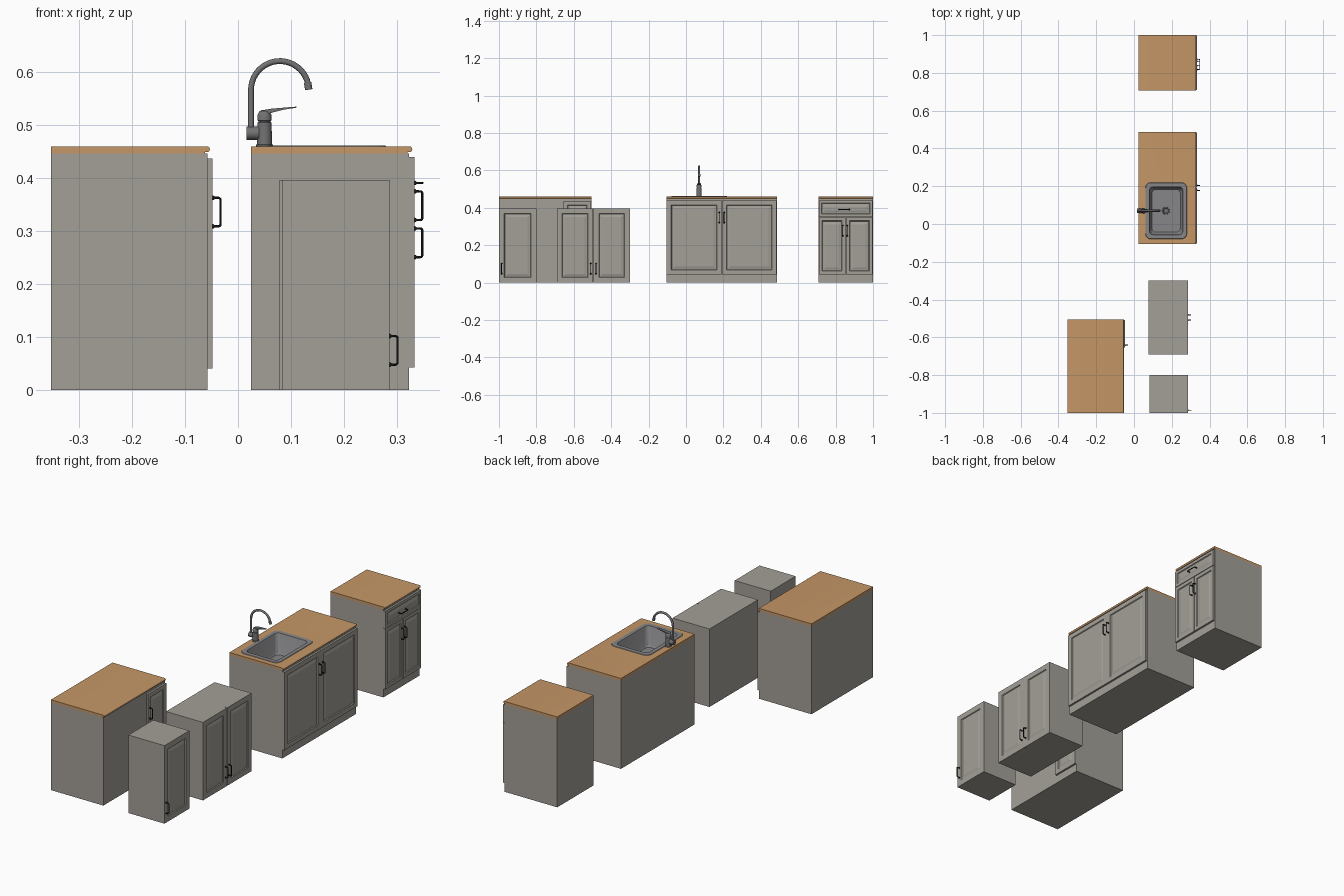
import bpy, bmesh, math
from mathutils import Vector

if "Cube" in bpy.data.objects:
    bpy.data.objects.remove(bpy.data.objects["Cube"])


def material(name, rgb):
    m = bpy.data.materials.new(name)
    m.diffuse_color = (*rgb, 1)
    m.use_nodes = True
    m.node_tree.nodes["Principled BSDF"].inputs["Base Color"].default_value = m.diffuse_color
    return m


GREY = material("grey_paint", (0.37, 0.35, 0.315))
WOOD = material("worktop_wood", (0.56, 0.31, 0.135))
BLACK = material("black_handle", (0.012, 0.012, 0.013))
STEEL = material("sink_steel", (0.24, 0.24, 0.25))
TAP = material("tap_metal", (0.17, 0.17, 0.175))


def finish(name, bm, mat, smooth=False):
    bmesh.ops.recalc_face_normals(bm, faces=bm.faces)
    me = bpy.data.meshes.new(name)
    bm.to_mesh(me)
    bm.free()
    me.materials.append(mat)
    ob = bpy.data.objects.new(name, me)
    bpy.context.collection.objects.link(ob)
    if smooth:
        bpy.ops.object.select_all(action='DESELECT')
        ob.select_set(True)
        bpy.context.view_layer.objects.active = ob
        bpy.ops.object.shade_smooth_by_angle(angle=math.radians(40))
    return ob


def loft(name, rings, mat, cap_start=True, cap_end=True, smooth=True):
    bm = bmesh.new()
    vs = [[bm.verts.new(p) for p in r] for r in rings]
    n = len(vs[0])
    for a, b in zip(vs, vs[1:]):
        for i in range(n):
            j = (i + 1) % n
            bm.faces.new((a[i], a[j], b[j], b[i]))
    if cap_start:
        bm.faces.new(vs[0])
    if cap_end:
        bm.faces.new(vs[-1])
    return finish(name, bm, mat, smooth)


def box_bm(x0, x1, y0, y1, z0, z1):
    bm = bmesh.new()
    bmesh.ops.create_cube(bm, size=1)
    for v in bm.verts:
        v.co = ((x0, x1)[v.co.x > 0], (y0, y1)[v.co.y > 0], (z0, z1)[v.co.z > 0])
    return bm


def box(name, *dims, mat=GREY):
    return finish(name, box_bm(*dims), mat)


def panel_door(name, x0, x1, y0, y1, z0, z1, margin):
    """Slab with a routed groove and raised centre field on its +x face."""
    bm = box_bm(x0, x1, y0, y1, z0, z1)
    bm.normal_update()
    f = max(bm.faces, key=lambda q: q.calc_center_median().x)
    for width, depth in ((margin, 0), (0.003, -0.004), (0.005, 0), (0.011, 0.003)):
        bmesh.ops.inset_region(bm, faces=[f], thickness=width, depth=depth,
                               use_even_offset=True)
        bm.normal_update()
    return finish(name, bm, GREY)


def tube(name, path, side, radii, mat, n=12):
    """Round tube along a flat path; side is the normal of the path's plane."""
    pts, side = [Vector(p) for p in path], Vector(side)
    rings = []
    for i, p in enumerate(pts):
        t = (pts[min(i + 1, len(pts) - 1)] - pts[max(i - 1, 0)]).normalized()
        out = side.cross(t)
        r = radii[i] if isinstance(radii, list) else radii
        rings.append([p + r * (math.cos(a) * side + math.sin(a) * out)
                      for a in (2 * math.pi * k / n for k in range(n))])
    return loft(name, rings, mat)


def handle(name, x, y, z, upright=True):
    """Bow handle with rounded corners and flared feet, standing off in +x."""
    h, d, c = 0.027, 0.015, 0.004
    prof = [(0, -h), (0.002, -h), (0.004, -h)]
    prof += [(d - c + c * math.sin(a), -h + c - c * math.cos(a))
             for a in (math.pi / 6 * k for k in range(4))]
    prof += [(u, -v) for u, v in reversed(prof)]
    path = [(x + u, y, z + v) if upright else (x + u, y + v, z) for u, v in prof]
    r = 0.0022
    radii = [0.0045, 0.004] + [r] * (len(prof) - 4) + [0.004, 0.0045]
    return tube(name, path, (0, 1, 0) if upright else (0, 0, 1), radii, BLACK, 8)


def worktop(name, x0, x1, y0, y1):
    """Slab whose front edge is a rounded nosing over a small step."""
    top, bot, r = 0.46, 0.447, 0.005
    prof = [(x0, bot), (x1 - 0.009, bot), (x1 - 0.009, 0.449)]
    prof += [(x1 - r + r * math.cos(a), 0.4545 + 0.0055 * math.sin(a))
             for a in (-math.pi / 2 + math.pi / 8 * k for k in range(9))]
    prof.append((x0, top))
    return loft(name, [[(x, y, z) for x, z in prof] for y in (y0, y1)], WOOD)


def rounded(cx, cy, w, d, r, z):
    pts = []
    for q, (sx, sy) in enumerate(((1, 1), (-1, 1), (-1, -1), (1, -1))):
        for k in range(7):
            a = math.pi / 2 * (q + k / 6)
            pts.append((cx + sx * (w / 2 - r) + r * math.cos(a),
                        cy + sy * (d / 2 - r) + r * math.sin(a), z))
    return pts


def circle(cx, cy, r, z, n=24):
    return [(cx + r * math.cos(2 * math.pi * k / n),
             cy + r * math.sin(2 * math.pi * k / n), z) for k in range(n)]


# Corner base unit: blind front with one door at the far end
box("corner_body", -0.353, -0.058, -1.0, -0.505, 0, 0.447)
worktop("corner_worktop", -0.353, -0.053, -1.0, -0.505)
panel_door("corner_door", -0.058, -0.048, -0.655, -0.507, 0.041, 0.437, 0.022)
handle("corner_handle", -0.048, -0.641, 0.336)

# Drawer base unit
box("drawer_unit_body", 0.025, 0.323, 0.708, 1.0, 0, 0.447)
worktop("drawer_unit_worktop", 0.025, 0.329, 0.708, 1.0)
panel_door("drawer_front", 0.323, 0.333, 0.71, 0.998, 0.352, 0.44, 0.015)
handle("drawer_handle", 0.333, 0.845, 0.391, upright=False)
for tag, y0, y1, hy in (("left", 0.71, 0.853, 0.838), ("right", 0.855, 0.998, 0.862)):
    panel_door("drawer_unit_door_" + tag, 0.323, 0.333, y0, y1, 0.043, 0.349, 0.018)
    handle("drawer_unit_handle_" + tag, 0.333, hy, 0.278)

# Sink base unit
sink_body = box("sink_unit_body", 0.025, 0.323, -0.105, 0.487, 0, 0.447)
sink_top = worktop("sink_unit_worktop", 0.025, 0.329, -0.105, 0.487)
for tag, y0, y1, hy in (("left", -0.103, 0.19, 0.178), ("right", 0.192, 0.485, 0.204)):
    panel_door("sink_unit_door_" + tag, 0.323, 0.333, y0, y1, 0.043, 0.44, 0.024)
    handle("sink_unit_handle_" + tag, 0.333, hy, 0.348)

# Opening for the basin through worktop and body
SX, SY = 0.17, 0.07
cutter = loft("basin_cutter", [rounded(SX, SY, 0.184, 0.26, 0.02, z) for z in (0.35, 0.5)], GREY)
cutter.hide_render = True
cutter.hide_viewport = True
for ob in (sink_body, sink_top):
    mod = ob.modifiers.new("basin_opening", 'BOOLEAN')
    mod.operation, mod.object, mod.solver = 'DIFFERENCE', cutter, 'EXACT'

# Sink: rim, walls, and floor in one lofted shell
loft("sink_basin", [
    rounded(SX, SY, 0.220, 0.300, 0.03, 0.4600),
    rounded(SX, SY, 0.216, 0.296, 0.028, 0.4620),
    rounded(SX, SY, 0.178, 0.254, 0.02, 0.4620),
    rounded(SX, SY, 0.174, 0.250, 0.018, 0.4590),
    rounded(SX, SY, 0.162, 0.238, 0.02, 0.3680),
    rounded(SX, SY, 0.150, 0.226, 0.02, 0.3600),
], STEEL, cap_start=False)
loft("sink_drain", [circle(SX, SY, r, z) for r, z in
     ((0.021, 0.360), (0.020, 0.363), (0.015, 0.363), (0.012, 0.3605))], TAP, cap_start=False)

# Tap: body, side block, swan-neck spout, lever
loft("tap_body", [circle(0.05, SY, r, z) for r, z in
     ((0.016, 0.460), (0.016, 0.463), (0.014, 0.464), (0.0135, 0.505), (0.0115, 0.506),
      (0.0115, 0.508), (0.0135, 0.509), (0.013, 0.520), (0.010, 0.526), (0.004, 0.529))], TAP)
tube("tap_side_block", [(0.016, SY, 0.485), (0.040, SY, 0.485)], (0, 1, 0), 0.0125, TAP, 20)
arc = [(0.079 + 0.0545 * math.cos(a), SY, 0.5665 + 0.0545 * math.sin(a))
       for a in (math.radians(180 - 170 * k / 20) for k in range(21))]
tube("tap_spout", [(0.0245, SY, 0.488), (0.0245, SY, 0.53)] + arc, (0, 1, 0), 0.0055, TAP, 16)
tube("tap_nozzle", [(0.1315, SY, 0.580), (0.1335, SY, 0.567)], (0, 1, 0), 0.007, TAP, 16)
loft("tap_lever", [[(x, SY - w, z - t), (x, SY + w, z - t), (x, SY + w, z + t), (x, SY - w, z + t)]
     for x, w, z, t in ((0.044, 0.008, 0.524, 0.004), (0.062, 0.009, 0.527, 0.004),
                        (0.085, 0.007, 0.531, 0.002), (0.110, 0.005, 0.534, 0.001))], TAP)

# Double wall unit
box("wide_wall_body", 0.078, 0.275, -0.69, -0.30, 0, 0.397)
for tag, y0, y1, hy in (("left", -0.69, -0.496, -0.509), ("right", -0.494, -0.30, -0.481)):
    panel_door("wide_wall_door_" + tag, 0.275, 0.286, y0, y1, 0, 0.397, 0.028)
    handle("wide_wall_handle_" + tag, 0.286, hy, 0.075)

# Single wall unit
box("narrow_wall_body", 0.083, 0.275, -1.0, -0.80, 0, 0.397)
panel_door("narrow_wall_door", 0.275, 0.286, -1.0, -0.80, 0, 0.397, 0.028)
handle("narrow_wall_handle", 0.286, -0.986, 0.075)
